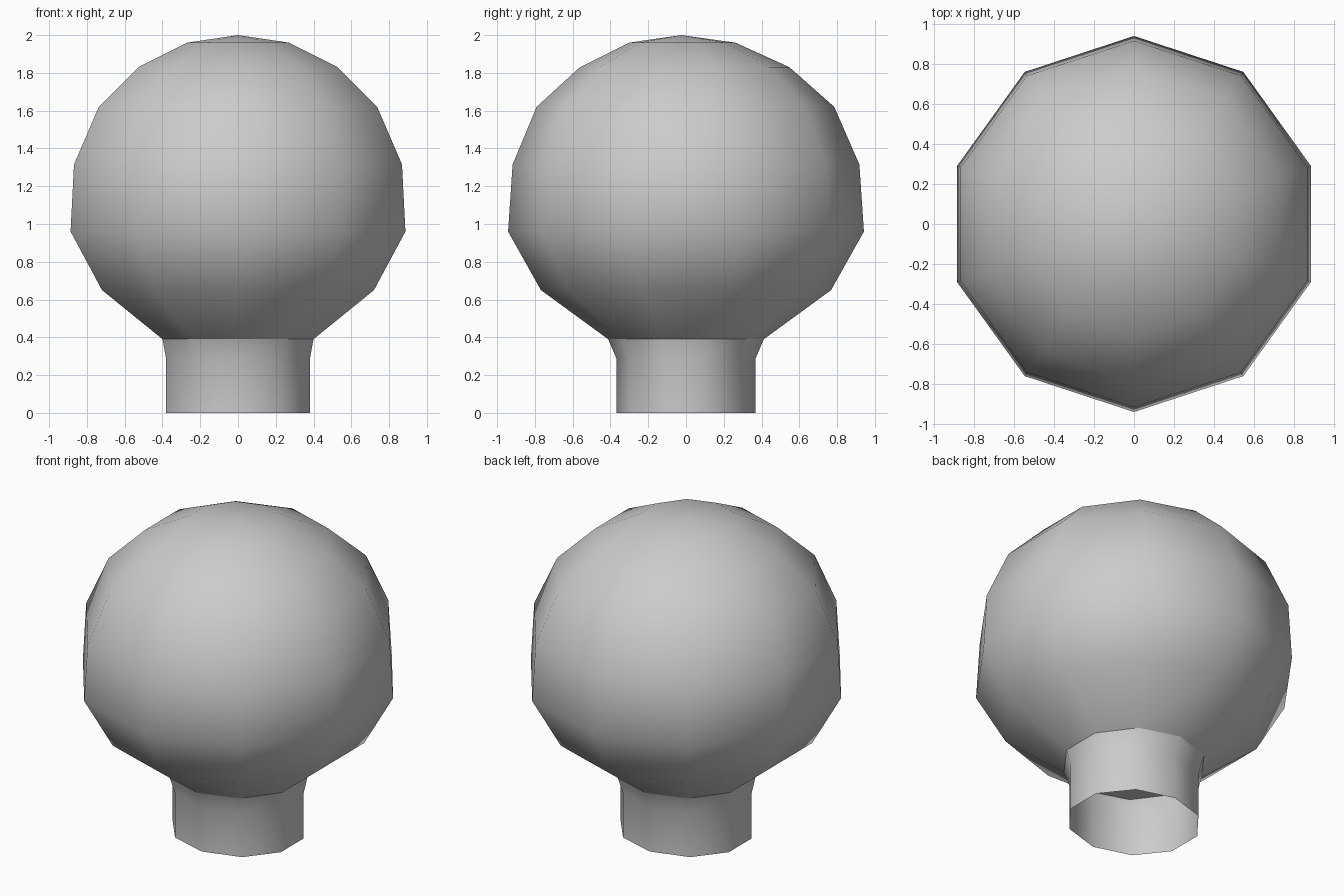
import bpy, bmesh
from math import cos, sin, pi

if "Cube" in bpy.data.objects:
    bpy.data.objects.remove(bpy.data.objects["Cube"], do_unlink=True)

SIDES = 10

grey = bpy.data.materials.new("light grey")
grey.use_nodes = True
colour = (0.6, 0.6, 0.6, 1)
grey.diffuse_color = colour
grey.node_tree.nodes["Principled BSDF"].inputs["Base Color"].default_value = colour


def lathe(name, rings, apex=None, cap_bottom=False):
    """Loft oval rings (x radius, y radius, y offset, z) with a corner facing front and back."""
    bm = bmesh.new()
    loops = []
    for rx, ry, oy, z in rings:
        angles = [pi / 2 + 2 * pi * i / SIDES for i in range(SIDES)]
        loops.append([bm.verts.new((rx * cos(a), oy + ry * sin(a), z)) for a in angles])
    for low, high in zip(loops, loops[1:]):
        for i in range(SIDES):
            j = (i + 1) % SIDES
            bm.faces.new((low[i], low[j], high[j], high[i]))
    if apex:
        tip = bm.verts.new(apex)
        for i in range(SIDES):
            bm.faces.new((loops[-1][i], loops[-1][(i + 1) % SIDES], tip))
    if cap_bottom:
        cap = bm.faces.new(loops[0][::-1])
        for e in cap.edges:
            e.smooth = False
    for f in bm.faces:
        f.smooth = True
    mesh = bpy.data.meshes.new(name)
    bm.to_mesh(mesh)
    bm.free()
    mesh.materials.append(grey)
    obj = bpy.data.objects.new(name, mesh)
    bpy.context.collection.objects.link(obj)
    return obj


# Rim shared by the globe and the neck
seam = (0.42, 0.412, 0, 0.39)

# Rounded globe, closed underneath
lathe("globe", [
    seam,
    (0.757, 0.768, 0, 0.65),
    (0.932, 0.942, 0, 0.96),
    (0.913, 0.918, 0, 1.315),
    (0.775, 0.788, -0.003, 1.62),
    (0.555, 0.555, -0.007, 1.83),
    (0.284, 0.282, -0.02, 1.96),
], apex=(0, -0.025, 2), cap_bottom=True)

# Open neck, flaring into the globe
lathe("neck", [
    (0.4, 0.367, 0, 0),
    (0.4, 0.367, 0, 0.285),
    seam,
])
